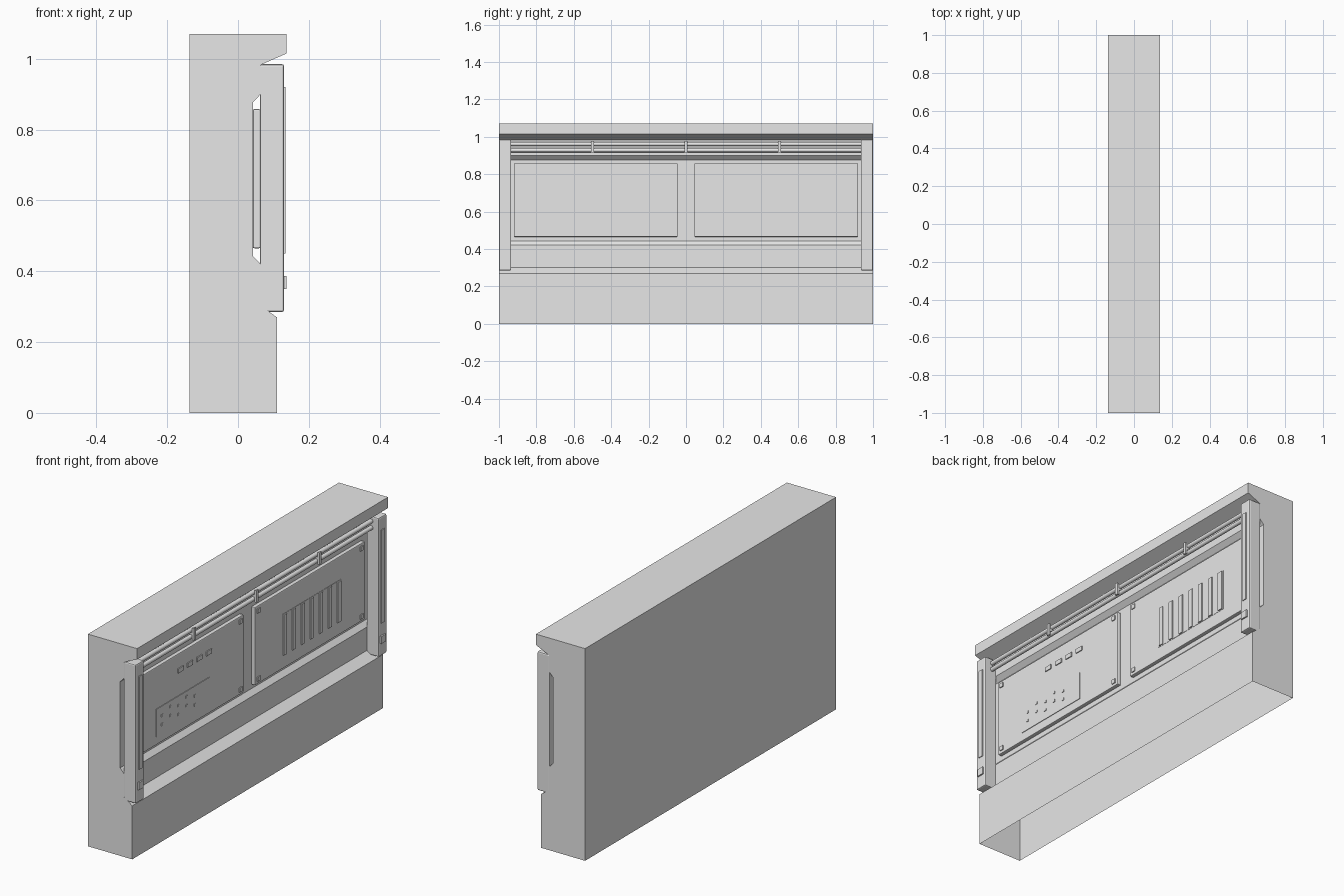
import bpy, bmesh, math
from mathutils import Matrix

if "Cube" in bpy.data.objects:
    bpy.data.objects.remove(bpy.data.objects["Cube"])

grey = bpy.data.materials.new("light_grey")
grey.diffuse_color = (0.8, 0.8, 0.8, 1)
grey.use_nodes = True
grey.node_tree.nodes["Principled BSDF"].inputs["Base Color"].default_value = grey.diffuse_color


def finish(name, bm):
    mesh = bpy.data.meshes.new(name)
    bm.to_mesh(mesh)
    bm.free()
    mesh.materials.append(grey)
    ob = bpy.data.objects.new(name, mesh)
    bpy.context.collection.objects.link(ob)
    return ob


def add_box(bm, x, y, z):
    """Add a box given (min, max) ranges on each axis."""
    mid = [(a + b) / 2 for a, b in (x, y, z)]
    size = [b - a for a, b in (x, y, z)]
    bmesh.ops.create_cube(bm, size=1, matrix=Matrix.Translation(mid) @ Matrix.Diagonal((*size, 1)))


def boxes(name, ranges, bevel=0):
    bm = bmesh.new()
    for r in ranges:
        add_box(bm, *r)
    ob = finish(name, bm)
    if bevel:
        mod = ob.modifiers.new("edge_bevel", "BEVEL")
        mod.width, mod.segments = bevel, 2
    return ob


def around(c, half):
    return (c - half, c + half)


# Wall: side profile (x, z) swept along y, open underneath
profile = [(0.11, 0), (0.11, 0.27), (0.064, 0.302), (0.064, 0.42), (0.042, 0.443),
           (0.042, 0.877), (0.064, 0.90), (0.064, 0.983), (0.137, 1.015),
           (0.137, 1.07), (-0.137, 1.07), (-0.137, 0)]
bm = bmesh.new()
ends = [[bm.verts.new((x, y, z)) for x, z in profile] for y in (-1, 1)]
bm.faces.new(ends[0])
bm.faces.new(ends[1][::-1])
for i in range(len(profile) - 1):
    bm.faces.new((ends[0][i + 1], ends[0][i], ends[1][i], ends[1][i + 1]))
bmesh.ops.recalc_face_normals(bm, faces=bm.faces)
finish("wall", bm)

# End posts with a raised strip and a small square plate
for side, label in ((-1, "left"), (1, "right")):
    def span(a, b):
        return tuple(sorted((side * a, side * b)))
    boxes(label + "_post", [((0.062, 0.13), span(0.935, 1.0), (0.285, 0.985))], 0.006)
    boxes(label + "_post_strip", [((0.128, 0.134), span(0.953, 0.978), (0.45, 0.92))])
    boxes(label + "_post_square", [((0.128, 0.137), span(0.947, 0.985), (0.35, 0.387))])

# Two recessed panels with a corner bolt in each corner
for label, y0, y1 in (("left", -0.92, -0.045), ("right", 0.045, 0.92)):
    boxes(label + "_panel", [((0.042, 0.063), (y0, y1), (0.465, 0.858))], 0.004)
    boxes(label + "_panel_bolts", [((0.062, 0.068), around(y, 0.011), around(z, 0.011))
                                   for y in (y0 + 0.027, y1 - 0.027) for z in (0.49, 0.833)])

# Left panel: row of indicators, control plate and small buttons
boxes("indicators", [((0.062, 0.068), around(-0.55 + 0.075 * i, 0.021), around(0.774, 0.011))
                     for i in range(4)])
boxes("control_plate", [((0.062, 0.066), (-0.745, -0.32), (0.507, 0.647))])
boxes("buttons", [((0.065, 0.069), around(-0.70 + 0.065 * i, 0.006),
                   around(z + 0.02 * (i % 2), 0.006))
                  for i in range(5) for z in (0.555, 0.60)])

# Right panel: vent plate with vertical bars
boxes("vent_plate", [((0.062, 0.0645), (0.255, 0.73), (0.53, 0.74))])
boxes("vent_bars", [((0.064, 0.070), around(0.278 + 0.072 * i, 0.013), (0.533, 0.737))
                    for i in range(7)])

# Pipes running between the posts
for label, z in (("upper", 0.961), ("lower", 0.928)):
    bm = bmesh.new()
    bmesh.ops.create_cone(bm, cap_ends=True, segments=12, radius1=0.011, radius2=0.011, depth=1.88,
                          matrix=Matrix.Translation((0.088, 0, z)) @ Matrix.Rotation(math.pi / 2, 4, "X"))
    ob = finish(label + "_pipe", bm)
    bpy.context.view_layer.objects.active = ob
    ob.select_set(True)
    bpy.ops.object.shade_smooth_by_angle(angle=math.radians(40))
    ob.select_set(False)

# Pipe brackets: arm from the wall and an upright clamp
for i, y in enumerate((-0.5, 0, 0.5)):
    boxes("pipe_bracket_%d" % (i + 1), [((0.06, 0.105), around(y, 0.006), around(0.945, 0.006)),
                                        ((0.099, 0.109), around(y, 0.008), (0.915, 0.976))])
